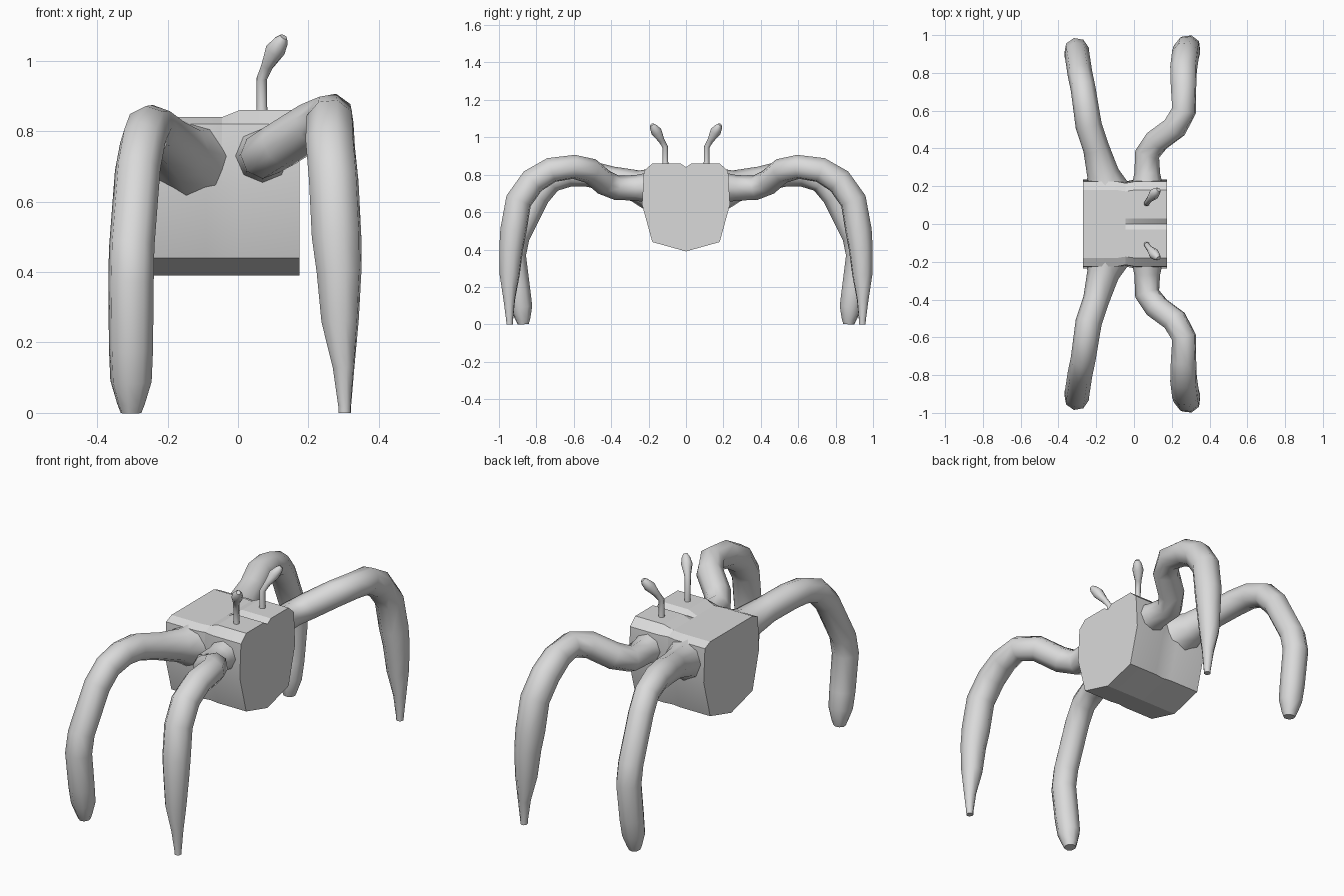
import bpy, bmesh, math
from mathutils import Vector

if "Cube" in bpy.data.objects:
    bpy.data.objects.remove(bpy.data.objects["Cube"])

grey = bpy.data.materials.new("light_grey")
grey.diffuse_color = (0.7, 0.7, 0.7, 1)
grey.use_nodes = True
grey.node_tree.nodes["Principled BSDF"].inputs["Base Color"].default_value = grey.diffuse_color


def finish(name, bm, angle, mirror=False):
    """Turn a bmesh into a shaded object, optionally mirrored front to back."""
    bmesh.ops.recalc_face_normals(bm, faces=bm.faces)
    me = bpy.data.meshes.new(name)
    bm.to_mesh(me)
    bm.free()
    me.materials.append(grey)
    ob = bpy.data.objects.new(name, me)
    bpy.context.collection.objects.link(ob)
    bpy.ops.object.select_all(action='DESELECT')
    ob.select_set(True)
    bpy.context.view_layer.objects.active = ob
    bpy.ops.object.shade_smooth_by_angle(angle=math.radians(angle))
    if mirror:
        m = ob.modifiers.new("Mirror", 'MIRROR')
        m.use_axis = (False, True, False)
        m.use_mirror_merge = False


def loft(bm, rings):
    """Skin a list of equal vertex rings and cap both ends."""
    rings = [[bm.verts.new(p) for p in r] for r in rings]
    n = len(rings[0])
    for a, b in zip(rings, rings[1:]):
        for i in range(n):
            j = (i + 1) % n
            bm.faces.new((a[i], a[j], b[j], b[i]))
    bm.faces.new(rings[0][::-1])
    bm.faces.new(rings[-1])


def limb(name, path, sides=8):
    """Tube through (x, y, z, radius) points, mirrored in y."""
    pts = [Vector(p[:3]) for p in path]
    side, rings = Vector((1, 0, 0)), []
    for i, p in enumerate(pts):
        before = (p - pts[i - 1]).normalized() if i else Vector()
        after = (pts[i + 1] - p).normalized() if i + 1 < len(pts) else Vector()
        t = (before + after).normalized()
        side = (side - t * side.dot(t)).normalized()
        up = t.cross(side)
        r = path[i][3]
        rings.append([p + r * (side * math.cos(a) + up * math.sin(a))
                      for a in (2 * math.pi * k / sides for k in range(sides))])
    bm = bmesh.new()
    loft(bm, rings)
    finish(name, bm, 50, True)


# Body: pentagonal cross-section lofted along x, pinched near the middle
half = [(0.03, 0.86), (0.18, 0.86), (0.225, 0.82), (0.235, 0.64), (0.18, 0.44)]
sections = [(-0.27, 1.0, 0.84, 0.84), (-0.09, 1.0, 0.84, 0.84),
            (-0.045, 0.96, 0.84, 0.84), (0.005, 1.0, 0.86, 0.84),
            (0.175, 1.0, 0.86, 0.84)]
rings = []
for x, wide, top, mid in sections:
    prof = [(y * wide, min(z, top)) for y, z in half]
    ring = [(0, mid)] + prof + [(0, 0.39)] + [(-y, z) for y, z in reversed(prof)]
    rings.append([(x, y, z) for y, z in ring])
bm = bmesh.new()
loft(bm, rings)
finish("body", bm, 20)

# Pointed legs on the right
limb("pointed_legs", [
    (0.07, 0.19, 0.73, 0.085), (0.07, 0.27, 0.73, 0.068), (0.07, 0.37, 0.73, 0.066),
    (0.12, 0.44, 0.76, 0.068), (0.215, 0.51, 0.82, 0.068), (0.265, 0.60, 0.842, 0.066),
    (0.262, 0.72, 0.825, 0.07), (0.262, 0.82, 0.765, 0.073), (0.272, 0.895, 0.66, 0.073),
    (0.28, 0.923, 0.5, 0.073), (0.287, 0.935, 0.4, 0.066), (0.29, 0.943, 0.26, 0.055),
    (0.3, 0.945, 0.13, 0.032), (0.303, 0.943, 0.02, 0.019), (0.303, 0.943, 0.0, 0.018)])

# Blunt legs on the left, flaring into the body
limb("blunt_legs", [
    (-0.14, 0.18, 0.72, 0.12), (-0.165, 0.27, 0.74, 0.085), (-0.2, 0.40, 0.775, 0.07),
    (-0.24, 0.52, 0.805, 0.07), (-0.255, 0.62, 0.805, 0.068), (-0.27, 0.72, 0.77, 0.066),
    (-0.285, 0.79, 0.69, 0.066), (-0.302, 0.90, 0.47, 0.066), (-0.304, 0.92, 0.37, 0.066),
    (-0.304, 0.895, 0.18, 0.064), (-0.304, 0.88, 0.09, 0.06), (-0.304, 0.872, 0.025, 0.04),
    (-0.304, 0.87, 0.0, 0.03)])

# Eye stalks with pointed bulbs
limb("eye_stalks", [
    (0.068, 0.11, 0.84, 0.018), (0.068, 0.11, 0.87, 0.015), (0.068, 0.112, 0.95, 0.015),
    (0.083, 0.132, 0.985, 0.017), (0.106, 0.158, 1.03, 0.029), (0.122, 0.174, 1.055, 0.021),
    (0.13, 0.182, 1.068, 0.011)])
